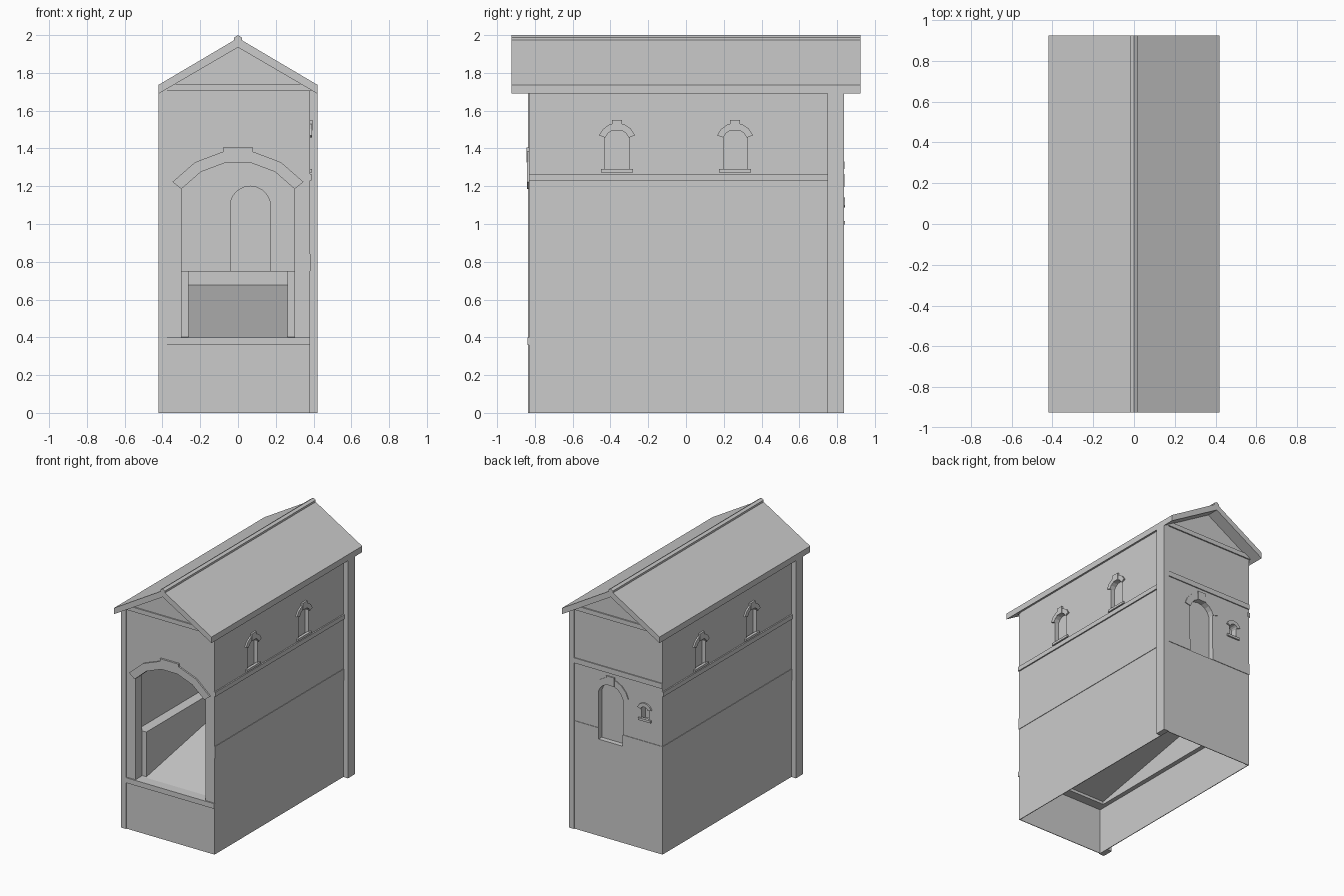
import bpy, bmesh
from math import sin, cos, asin, radians
from mathutils import Matrix

if "Cube" in bpy.data.objects:
    bpy.data.objects.remove(bpy.data.objects["Cube"])

FRONT, RIGHT, BACK, LEFT = 0, 90, 180, -90
FACE = {FRONT: 0.83, BACK: 0.83, RIGHT: 0.38, LEFT: 0.38}


def prism(name, pts, y0, y1, angle=0):
    """Extrude an (x, z) profile from y0 to y1, then turn it about z."""
    bm = bmesh.new()
    a = [bm.verts.new((x, y0, z)) for x, z in pts]
    b = [bm.verts.new((x, y1, z)) for x, z in pts]
    n = len(pts)
    bm.faces.new(a)
    bm.faces.new(b[::-1])
    for i in range(n):
        j = (i + 1) % n
        bm.faces.new((a[j], a[i], b[i], b[j]))
    bmesh.ops.transform(bm, matrix=Matrix.Rotation(radians(angle), 4, 'Z'), verts=bm.verts)
    bmesh.ops.recalc_face_normals(bm, faces=bm.faces)
    me = bpy.data.meshes.new(name)
    bm.to_mesh(me)
    bm.free()
    ob = bpy.data.objects.new(name, me)
    bpy.context.collection.objects.link(ob)
    return ob


def rect(x0, x1, z0, z1):
    return [(x0, z0), (x1, z0), (x1, z1), (x0, z1)]


def box(name, x0, x1, y0, y1, z0, z1, angle=0):
    return prism(name, rect(x0, x1, z0, z1), y0, y1, angle)


def on_wall(name, side, x0, x1, z0, z1, out, depth=0.01):
    """Flat strip standing proud of one wall."""
    return box(name, x0, x1, -FACE[side] - out, -FACE[side] + depth, z0, z1, side)


def cut(cutter):
    m = body.modifiers.new("cut", 'BOOLEAN')
    m.operation = 'DIFFERENCE'
    m.solver = 'EXACT'
    m.object = cutter
    bpy.context.view_layer.objects.active = body
    bpy.ops.object.modifier_apply(modifier=m.name)
    bpy.data.objects.remove(cutter)


def arc(u, cz, r, th, n):
    return [(u + r * sin(-th + 2 * th * i / n), cz + r * cos(-th + 2 * th * i / n))
            for i in range(n + 1)]


def arched_opening(name, side, u, hw, z0, top, r, t, n, depth, key=None, sill=None, out=0.012):
    """Cut an arched hole and frame it with a hood, keystone and sill."""
    th, cz = asin(hw / r), top - r
    inner = arc(u, cz, r, th, n)
    d = FACE[side]
    cut(prism("cutter", [(u - hw, z0)] + inner + [(u + hw, z0)], -d - 0.05, -d + depth, side))
    prism(name + "_hood", inner + arc(u, cz, r + t, th, n)[::-1], -d - out, -d + 0.01, side)
    if key:
        on_wall(name + "_keystone", side, u - key, u + key, top - 0.004, top + t + 0.015, out + 0.003)
    if sill:
        on_wall(name + "_sill", side, u - sill, u + sill, z0 - 0.002, z0 + 0.016, out)


# Hollow house body, open underneath
body = prism("house_walls", [(-0.38, 0), (0.38, 0), (0.38, 1.73), (0, 1.95), (-0.38, 1.73)],
             -0.83, 0.83)
cut(box("cutter", -0.375, 0.375, -0.825, 0.825, -0.1, 0.36))
cut(box("cutter", -0.34, 0.34, -0.75, 0.75, 0.3, 1.68))

# Large front archway, rear door and small rear window
arched_opening("front_arch", FRONT, 0, 0.30, 0.40, 1.33, 0.383, 0.06, 5, 0.1, key=0.08)
arched_opening("back_door", BACK, -0.065, 0.105, 0.75, 1.20, 0.108, 0.05, 8, 0.1, key=0.035, out=0.006)
arched_opening("back_window", BACK, 0.23, 0.032, 1.0, 1.11, 0.034, 0.03, 6, 0.05, sill=0.055)
box("door_panel", -0.18, 0.05, -0.79, -0.775, 0.74, 1.21, BACK)

# Side windows and string courses, the same on both long sides
for side, label in ((RIGHT, "right"), (LEFT, "left")):
    for i, u in enumerate((-0.365, 0.26)):
        arched_opening(f"{label}_window_{i + 1}", side, u, 0.0625, 1.275, 1.50, 0.067, 0.035, 6,
                       0.03, key=0.027, sill=0.085)
    on_wall(label + "_upper_band", side, -0.832, 0.75, 1.23, 1.265, 0.01)
    on_wall(label + "_lower_band", side, -0.832, 0.75, 0.75, 0.84, 0.004)

# Front and rear bands and tie beams
on_wall("front_sill_band", FRONT, -0.375, 0.382, 0.36, 0.40, 0.01)
on_wall("back_upper_band", BACK, -0.375, 0.382, 1.29, 1.33, 0.008)
on_wall("back_lower_band_a", BACK, -0.375, -0.17, 0.75, 0.84, 0.004)
on_wall("back_lower_band_b", BACK, 0.04, 0.384, 0.75, 0.84, 0.004)
for side, label in ((FRONT, "front"), (BACK, "back")):
    on_wall(label + "_tie_beam", side, -0.39, 0.39, 1.705, 1.74, 0.01)
    # Corner post, one at each of two opposite corners
    box(label + "_corner_post", -0.42, -0.375, -0.837, -0.75, 0, 1.735, side)

# Roof slabs with overhanging eaves, and ridge cap
prism("roof", [(0, 1.985), (0.42, 1.737), (0.42, 1.69), (0, 1.935), (-0.42, 1.69), (-0.42, 1.737)],
      -0.925, 0.925)
prism("ridge_cap", [(-0.02, 1.968), (0.02, 1.968), (0.02, 1.988), (0, 2.0), (-0.02, 1.988)],
      -0.925, 0.925)

# Interior ramp rising to the rear landing, between two low side ledges
ramp = prism("ramp", [(-0.76, 0.38), (0.75, 0.67), (0.75, 0.69), (-0.76, 0.40)], -0.34, 0.34, 90)
for v in ramp.data.vertices:  # prism turned sideways: profile runs along y
    assert abs(v.co.x) < 0.35
box("landing", -0.34, 0.34, 0.68, 0.752, 0.665, 0.75)
for s in (-1, 1):
    x0, x1 = sorted((s * 0.262, s * 0.342))
    # Ledge follows the ramp below and is level on top
    prism("side_ledge", [(-0.75, 0.385), (0.75, 0.675), (0.75, 0.75), (-0.75, 0.75)], -x1, -x0, 90)
